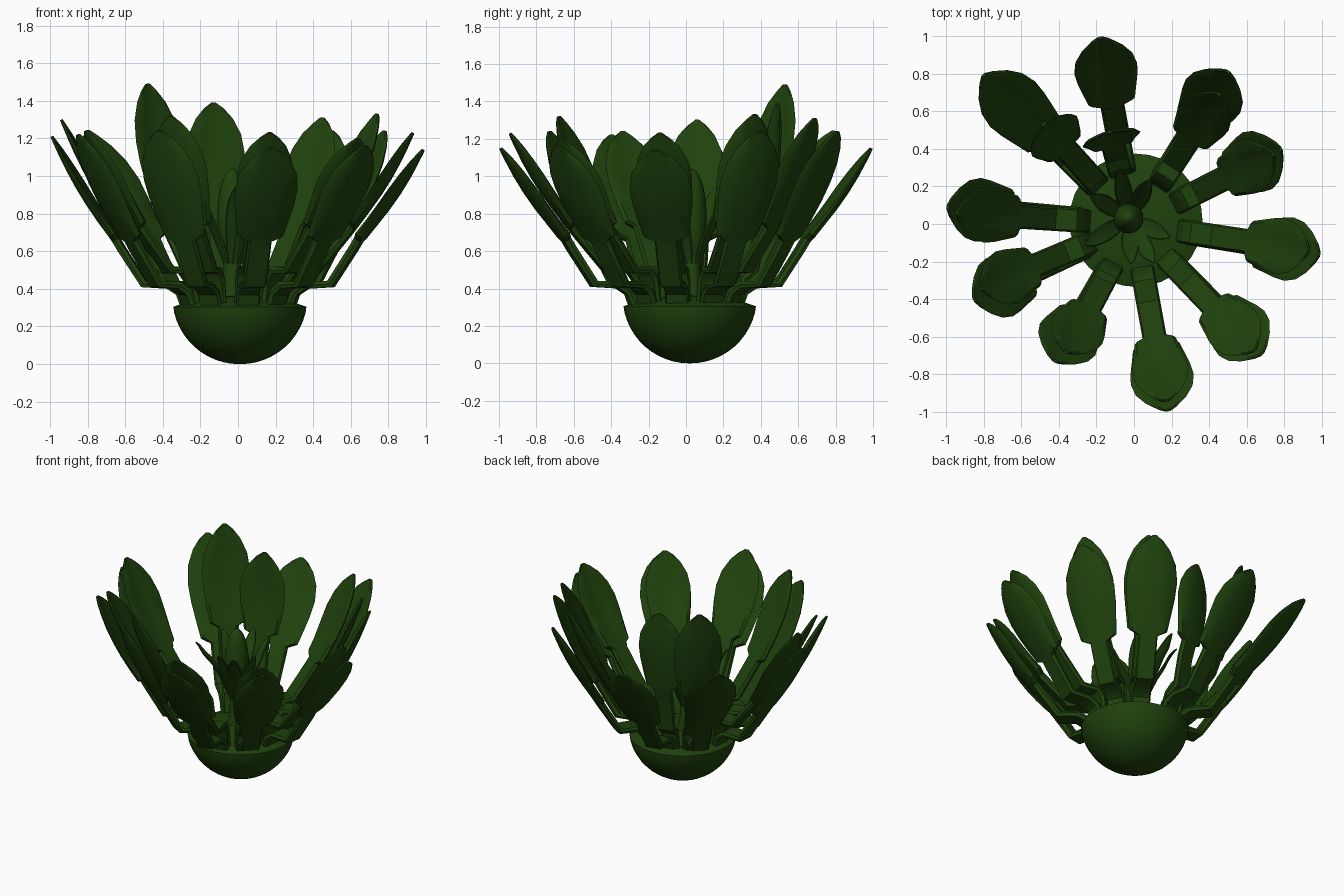
import bpy, bmesh
from math import sin, cos, pi, atan2, hypot, sqrt
from mathutils import Vector

if "Cube" in bpy.data.objects:
    bpy.data.objects.remove(bpy.data.objects["Cube"])

green = bpy.data.materials.new("green")
green.diffuse_color = (0.014, 0.055, 0.004, 1)
green.use_nodes = True
green.node_tree.nodes["Principled BSDF"].inputs["Base Color"].default_value = green.diffuse_color


def finish(name, bm, angle=35):
    bmesh.ops.recalc_face_normals(bm, faces=bm.faces)
    me = bpy.data.meshes.new(name)
    bm.to_mesh(me)
    bm.free()
    ob = bpy.data.objects.new(name, me)
    bpy.context.collection.objects.link(ob)
    me.materials.append(green)
    bpy.context.view_layer.objects.active = ob
    ob.select_set(True)
    bpy.ops.object.shade_smooth_by_angle(angle=angle * pi / 180)
    ob.select_set(False)
    return ob


def loft(name, rings):
    bm = bmesh.new()
    vs = [[bm.verts.new(p) for p in r] for r in rings]
    n = len(rings[0])
    for a, b in zip(vs, vs[1:]):
        for i in range(n):
            bm.faces.new((a[i], a[(i + 1) % n], b[(i + 1) % n], b[i]))
    bm.faces.new(vs[0])
    bm.faces.new(vs[-1])
    return finish(name, bm)


def lathe(name, profile, cx, cy, n=32):
    return loft(name, [[(cx + r * cos(2 * pi * i / n), cy + r * sin(2 * pi * i / n), z)
                        for i in range(n)] for r, z in profile])


def blade(name, ang, sections, cx=0, cy=0):
    """Flat cupped strip; sections are (radius, height, half width, half thickness, cup)."""
    out, side = Vector((cos(ang), sin(ang), 0)), Vector((-sin(ang), cos(ang), 0))
    pts = [Vector((cx, cy, 0)) + out * s[0] + Vector((0, 0, s[1])) for s in sections]
    rings = []
    for k, (r, z, w, t, cup) in enumerate(sections):
        d = (pts[min(k + 1, len(pts) - 1)] - pts[max(k - 1, 0)]).normalized()
        nrm = d.cross(side).normalized()
        if nrm.dot(out) > 0:
            nrm = -nrm
        ring = []
        for u, v in ((-1, 0), (-.85, 1), (-.4, 1), (0, 1), (.4, 1), (.85, 1),
                     (1, 0), (.85, -1), (.4, -1), (0, -1), (-.4, -1), (-.85, -1)):
            ring.append(pts[k] + side * (u * w) + nrm * (v * t + cup * u * u))
        rings.append(ring)
    return loft(name, rings)


# fraction along the head, half width relative to maximum, cup
HEAD = [(0.0, .40, 0), (.045, .74, .008), (.2, .84, .016), (.38, .95, .025), (.55, 1, .03),
        (.72, .90, .025), (.86, .64, .015), (.95, .34, .005), (1, .08, 0)]


def petal(name, tip, stem, width):
    x, y, z = tip
    R = hypot(x, y)
    secs = [(r, h, .064, .02, 0) for r, h in stem]
    r0, h0 = stem[-1]
    for f, w, cup in HEAD[1:]:
        bow = .025 * sin(pi * f)
        secs.append((r0 + (R - r0) * f + bow * .8, h0 + (z - h0) * f - bow * .5,
                     max(w * width, .012), .02 - .013 * f, cup))
    blade(name, atan2(y, x), secs)


# cup-shaped base
prof = [(.356 * sin(a * pi / 26) + .003, .356 - .356 * cos(a * pi / 26)) for a in range(0, 12)]
prof += [(.354, .305), (.29, .327), (.2, .345), (.1, .36), (.01, .365)]
lathe("base_cup", prof, .01, .02)

# outer ring of spoon petals
outer = [(-.18, .99, 1.15), (.50, .81, 1.24), (.78, .40, 1.24), (.985, -.16, 1.14), (.68, -.69, 1.16),
         (.18, -.99, 1.15), (-.42, -.73, 1.24), (-.85, -.40, 1.22), (-.99, .09, 1.21), (-.80, .79, 1.24)]
for i, t in enumerate(outer):
    k = min(1, hypot(t[0], t[1]) + .02)
    petal(f"outer_petal_{i}", t, [(.28, .30), (.31, .38), (.37, .42), (.5 * k, .425),
                                  (.62 * k, .61), (.65 * k, .66)], .17)

# inner ring of spoon petals
inner = [(.45, .69, 1.31), (.74, .37, 1.33), (.93, -.14, 1.23), (.64, -.67, 1.2),
         (.17, -.94, 1.23), (-.36, -.68, 1.32), (-.81, -.34, 1.24), (-.94, .06, 1.30)]
for i, t in enumerate(inner):
    k = min(1, hypot(t[0], t[1]) + .05)
    petal(f"inner_petal_{i}", t, [(.25, .32), (.27, .45), (.31, .50), (.43 * k, .50),
                                  (.58 * k, .68), (.62 * k, .73)], .15)

# two petals standing nearly upright
for i, (t, rb) in enumerate([((-.13, .49, 1.39), .44), ((-.48, .53, 1.49), .55)]):
    petal(f"upright_petal_{i}", t, [(.28, .32), (.31, .45), (.37, .50), (rb - .03, .72), (rb, .82)], .16)

# centre stalk and bud
CX, CY = -.03, .03
lathe("centre_stalk", [(.07, .33), (.05, .42), (.045, .58)], CX, CY, 16)
lathe("bud", [(max(.08 * sin(a * pi / 14), .003), .785 - .255 * cos(a * pi / 14)) for a in range(15)],
      CX, CY, 20)

# small arching leaves around the bud
for i, a in enumerate((60, 100, 148, 212, 274, 300, 335)):
    L = .27 if i % 2 else .24
    blade(f"small_leaf_{i}", a * pi / 180,
          [(.02, .5, .02, .008, 0), (.06, .59, .033, .007, .004), (.11, .70, .045, .006, .008),
           (.16, .79, .047, .005, .008), (L - .05, .86, .038, .005, .006),
           (L - .02, .91, .022, .004, .003), (L, .935, .005, .003, 0)], CX, CY)
